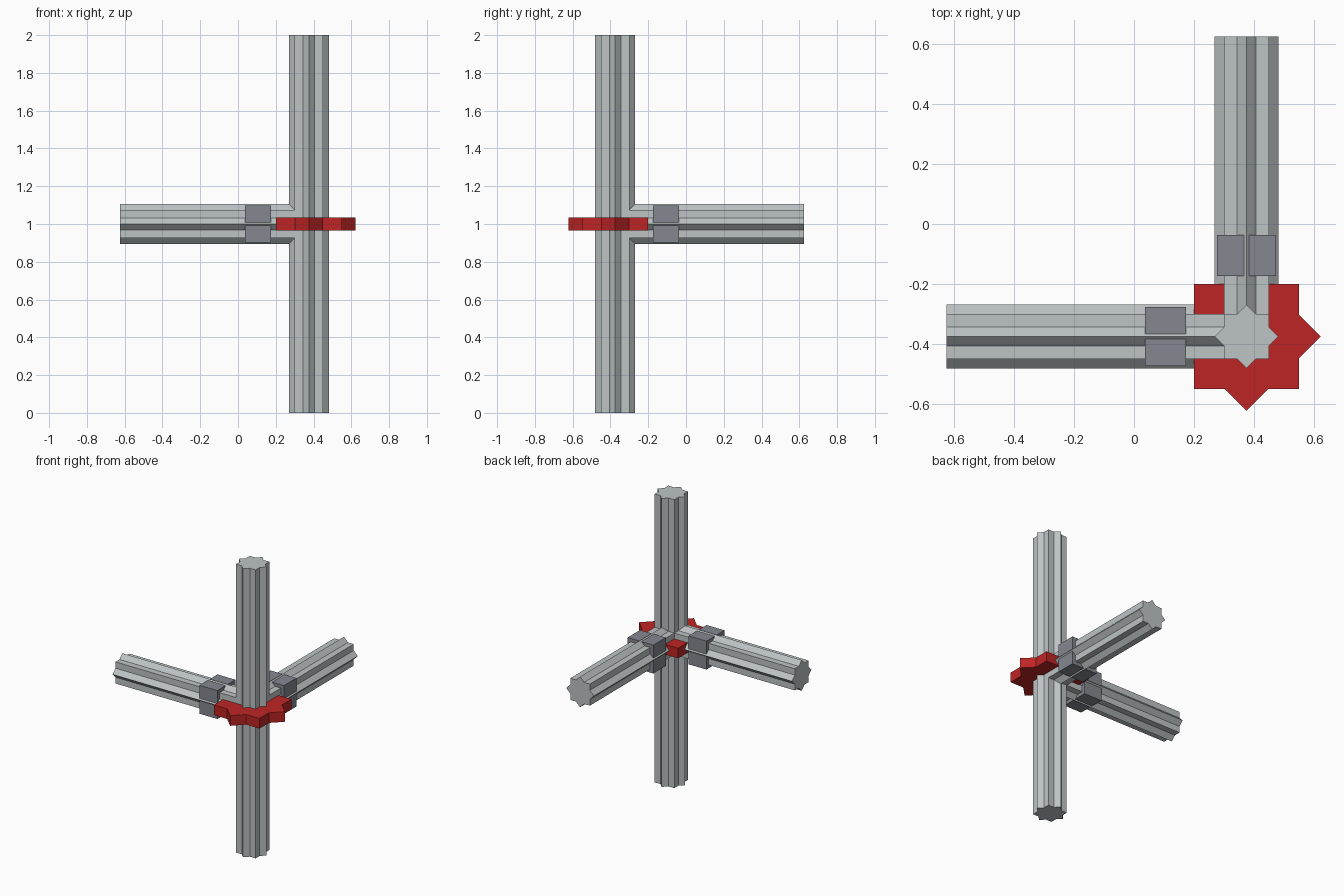
import bpy
import bmesh
from math import cos, sin, pi, sqrt
from mathutils import Matrix, Vector

if "Cube" in bpy.data.objects:
    bpy.data.objects.remove(bpy.data.objects["Cube"], do_unlink=True)

HUB = Vector((0.375, -0.375, 1.0))


def material(name, colour):
    mat = bpy.data.materials.new(name)
    mat.use_nodes = True
    mat.diffuse_color = (*colour, 1)
    mat.node_tree.nodes["Principled BSDF"].inputs["Base Color"].default_value = (*colour, 1)
    return mat


steel = material("light steel", (0.51, 0.55, 0.56))
red = material("red", (0.52, 0.018, 0.018))
dark = material("dark grey", (0.23, 0.245, 0.28))


def finish(name, bm, mat, matrix):
    bmesh.ops.recalc_face_normals(bm, faces=bm.faces)
    mesh = bpy.data.meshes.new(name)
    bm.to_mesh(mesh)
    bm.free()
    mesh.materials.append(mat)
    obj = bpy.data.objects.new(name, mesh)
    obj.matrix_world = matrix
    bpy.context.collection.objects.link(obj)


def star_prism(name, half, start, end, mat, matrix):
    """Eight-pointed star (two crossed squares) extruded along local z."""
    bm = bmesh.new()
    ring = []
    for i in range(16):
        r = half * sqrt(2) if i % 2 == 0 else half / cos(pi / 8)
        a = i * pi / 8
        ring.append(bm.verts.new((r * cos(a), r * sin(a), start)))
    base = bm.faces.new(ring)
    top = bmesh.ops.extrude_face_region(bm, geom=[base], use_keep_orig=True)["geom"]
    verts = [v for v in top if isinstance(v, bmesh.types.BMVert)]
    bmesh.ops.translate(bm, verts=verts, vec=(0, 0, end - start))
    finish(name, bm, mat, matrix)


def clamp(name, matrix):
    """Four blocks gripping a beam, one per quadrant."""
    bm = bmesh.new()
    for sx in (-1, 1):
        for sy in (-1, 1):
            place = Matrix.Translation((sx * 0.0525, sy * 0.0525, 0.27))
            size = Matrix.Diagonal((0.092, 0.092, 0.137, 1))
            bmesh.ops.create_cube(bm, size=1, matrix=place @ size)
    finish(name, bm, dark, matrix)


# Upright post and the star plate around its middle
at_hub = Matrix.Translation(HUB)
star_prism("post", 0.075, -1, 1, steel, at_hub)
star_prism("star_plate", 0.175, -0.035, 0.035, red, at_hub)

# Two horizontal beams with their clamps
for side, turn in (("right", Matrix.Rotation(-pi / 2, 4, "Y")),
                   ("back", Matrix.Rotation(-pi / 2, 4, "X"))):
    star_prism(side + "_beam", 0.075, 0, 1, steel, at_hub @ turn)
    clamp(side + "_clamp", at_hub @ turn)
